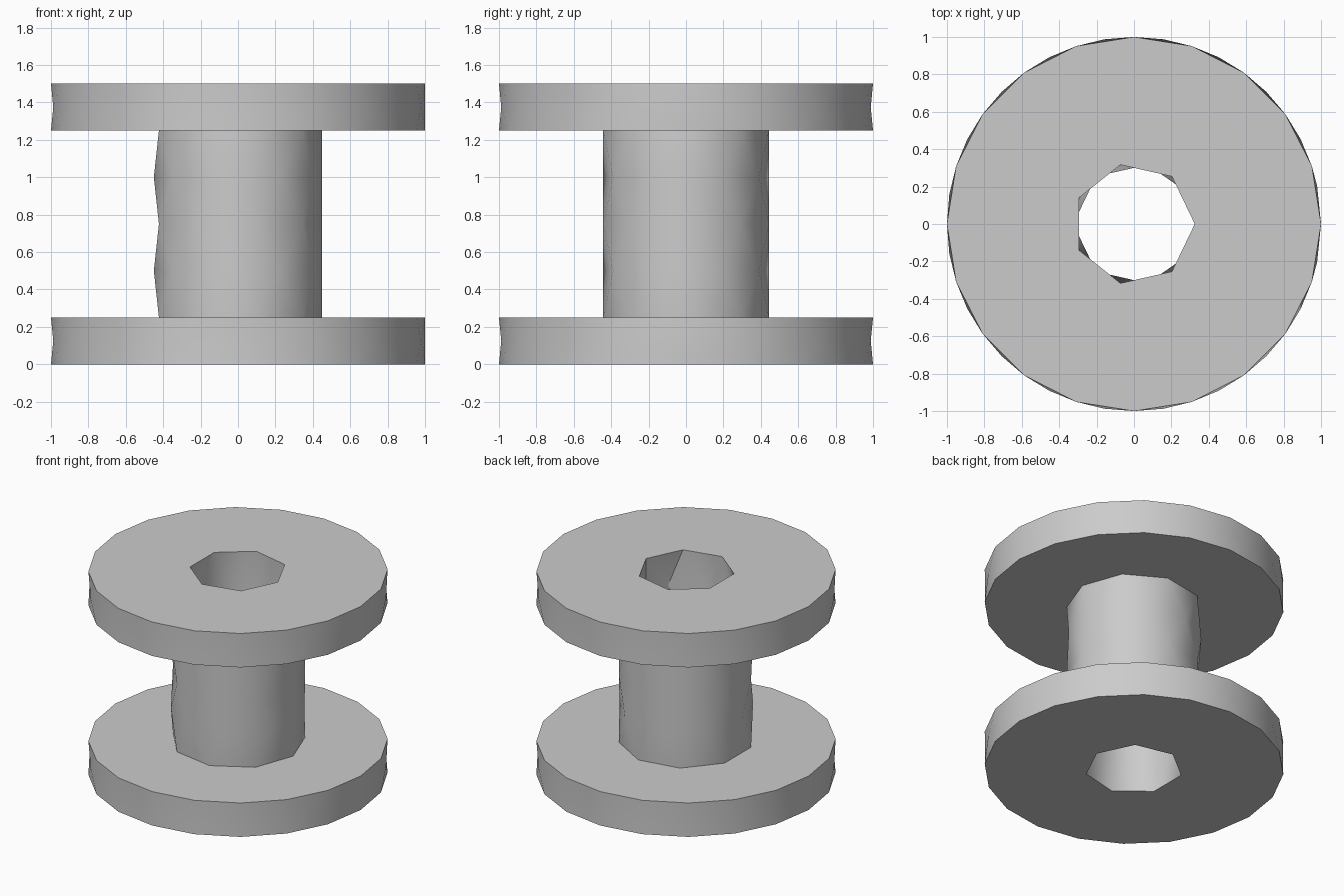
import bpy
import bmesh
from math import cos, sin, radians

if "Cube" in bpy.data.objects:
    bpy.data.objects.remove(bpy.data.objects["Cube"], do_unlink=True)

FLANGE = (20, 1.0)    # sides, radius
BARREL = (9, 0.45)
BORE = (7, 0.325)


def ring_angles(sides, staggered):
    """Ring corners in degrees; staggered rings sit half a step round, plus a seam corner."""
    step = 360 / sides
    if not staggered:
        return [k * step for k in range(sides)]
    inner = [(k + 0.5) * step for k in range(1, sides - 1)]
    first = 0.65 * step
    return [0, first] + inner + [360 - first]


def add_ring(bm, kind, z, staggered=False):
    sides, radius = kind
    angles = ring_angles(sides, staggered)
    verts = [bm.verts.new((radius * cos(radians(a)), radius * sin(radians(a)), z))
             for a in angles]
    return angles + [360], verts + verts[:1]


def zip_rings(bm, ring_a, ring_b):
    """Fill the band between two rings with triangles, walking round from the seam."""
    (ang_a, va), (ang_b, vb) = ring_a, ring_b
    i = j = 0
    while i < len(va) - 1 or j < len(vb) - 1:
        next_a = ang_a[i] + ang_a[i + 1] if i < len(va) - 1 else 9999
        next_b = ang_b[j] + ang_b[j + 1] if j < len(vb) - 1 else 9999
        if next_a <= next_b:
            bm.faces.new((va[i], va[i + 1], vb[j]))
            i += 1
        else:
            bm.faces.new((va[i], vb[j + 1], vb[j]))
            j += 1


def wall(bm, kind, z0, z1, layers):
    """Stack of alternating rings for one cylindrical wall."""
    return [add_ring(bm, kind, z0 + (z1 - z0) * k / layers, k % 2 == 1)
            for k in range(layers + 1)]


# Grey finish
grey = bpy.data.materials.new("plain_grey")
grey.use_nodes = True
colour = (0.6, 0.6, 0.6, 1)
grey.diffuse_color = colour
grey.node_tree.nodes["Principled BSDF"].inputs["Base Color"].default_value = colour

# Spool: lower flange, barrel, upper flange, then back down the bore
bm = bmesh.new()
rings = (wall(bm, FLANGE, 0, 0.25, 2)
         + wall(bm, BARREL, 0.25, 1.25, 4)
         + wall(bm, FLANGE, 1.25, 1.5, 2)
         + wall(bm, BORE, 1.5, 0, 6))
for lower, upper in zip(rings, rings[1:] + rings[:1]):
    zip_rings(bm, lower, upper)
bmesh.ops.recalc_face_normals(bm, faces=bm.faces)

mesh = bpy.data.meshes.new("spool")
bm.to_mesh(mesh)
bm.free()
mesh.materials.append(grey)
spool = bpy.data.objects.new("spool", mesh)
bpy.context.collection.objects.link(spool)

# Smooth walls with crisp rims
bpy.ops.object.select_all(action='DESELECT')
spool.select_set(True)
bpy.context.view_layer.objects.active = spool
bpy.ops.object.shade_smooth_by_angle(angle=radians(30))
